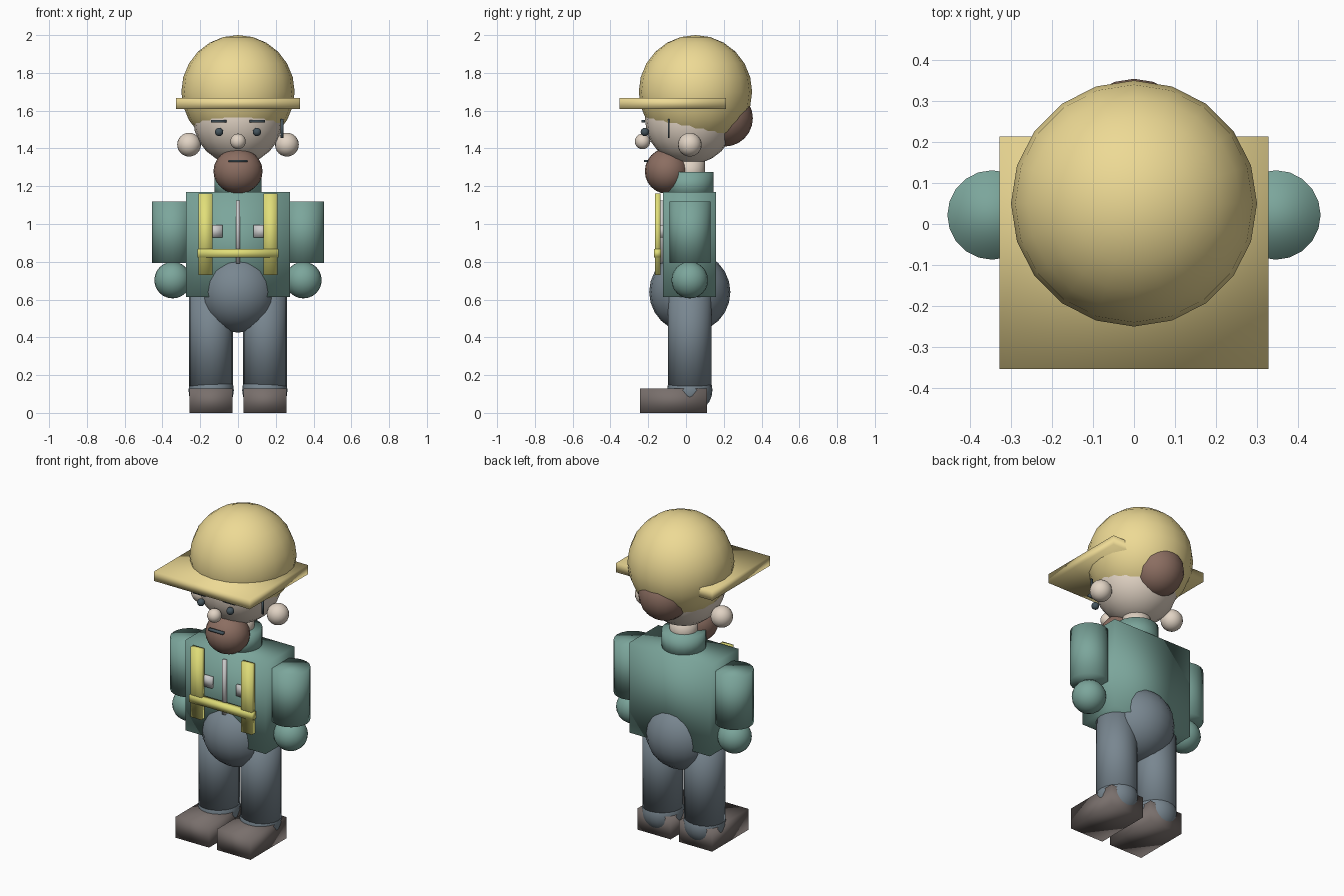
import bpy

if "Cube" in bpy.data.objects:
    bpy.data.objects.remove(bpy.data.objects["Cube"])

COLOURS = {
    "straw_yellow": (0.85, 0.70, 0.30), "cloth_green": (0.20, 0.38, 0.33),
    "trouser_blue": (0.19, 0.24, 0.28), "shoe_brown": (0.19, 0.16, 0.15),
    "skin": (0.75, 0.65, 0.55), "hair_brown": (0.26, 0.155, 0.12),
    "bright_yellow": (0.75, 0.73, 0.19), "dark": (0.06, 0.09, 0.11),
}
MATS = {}
for key, rgb in COLOURS.items():
    MATS[key] = bpy.data.materials.new(key)
    MATS[key].diffuse_color = (*rgb, 1)


def finish(name, colour):
    ob = bpy.context.object
    ob.name = name
    if colour:
        ob.data.materials.append(MATS[colour])
    bpy.ops.object.transform_apply(location=False, rotation=False, scale=True)
    bpy.ops.object.shade_smooth()
    return ob


def ball(name, colour, loc, radii, segments=20, rings=12):
    if not isinstance(radii, tuple):
        radii = (radii,) * 3
    bpy.ops.mesh.primitive_uv_sphere_add(segments=segments, ring_count=rings, radius=1, location=loc)
    bpy.context.object.scale = radii
    return finish(name, colour)


def box(name, colour, x, y, z):
    """Box given by its low and high limits on each axis."""
    lims = (x, y, z)
    bpy.ops.mesh.primitive_cube_add(size=1, location=[(a + b) / 2 for a, b in lims])
    bpy.context.object.scale = [b - a for a, b in lims]
    return finish(name, colour)


def post(name, colour, x, y, r, z0, z1, sides=20):
    bpy.ops.mesh.primitive_cylinder_add(vertices=sides, radius=r, depth=z1 - z0,
                                        location=(x, y, (z0 + z1) / 2))
    return finish(name, colour)


# Hat: dome and square brim
ball("hat_dome", "straw_yellow", (0, 0.05, 1.70), 0.30)
box("hat_brim", "straw_yellow", (-0.328, 0.328), (-0.353, 0.213), (1.61, 1.668))

# Head, hair, beard and central face parts
ball("head", "skin", (0, 0.02, 1.553), 0.237)
ball("back_hair", "hair_brown", (0, 0.204, 1.56), 0.15)
ball("beard", "hair_brown", (0, -0.10, 1.28), (0.13, 0.118, 0.12))
ball("nose", "skin", (0, -0.23, 1.437), 0.041)
box("mouth", "dark", (-0.05, 0.05), (-0.222, -0.202), (1.327, 1.339))
box("pencil", "dark", (0.226, 0.24), (-0.095, -0.087), (1.455, 1.555))

# Neck, collar, torso and hips
post("neck", "skin", 0, 0.02, 0.08, 1.20, 1.36)
post("collar", "cloth_green", 0, 0.02, 0.125, 1.14, 1.275)
box("torso", "cloth_green", (-0.275, 0.275), (-0.122, 0.16), (0.613, 1.17))
ball("hips", "trouser_blue", (0, 0.02, 0.64), 0.215)

# Zip and crossing strap
box("zip", None, (-0.011, 0.011), (-0.142, -0.118), (0.79, 1.125))
box("chest_strap", "bright_yellow", (-0.215, 0.215), (-0.17, -0.132), (0.822, 0.867))

# Paired parts on both sides
for side, s in (("left", 1), ("right", -1)):
    def span(a, b):
        return tuple(sorted((a * s, b * s)))

    ball(f"{side}_ear", "skin", (0.259 * s, 0.02, 1.42), 0.063)
    ball(f"{side}_eye", "dark", (0.10 * s, -0.218, 1.487), 0.022)
    box(f"{side}_brow", "dark", span(0.06, 0.142), (-0.235, -0.217), (1.538, 1.55))
    box(f"{side}_brace", "bright_yellow", span(0.135, 0.21), (-0.165, -0.136), (0.73, 1.162))
    box(f"{side}_pocket", None, span(0.083, 0.16), (-0.139, -0.118), (0.928, 0.995))
    post(f"{side}_sleeve", "cloth_green", 0.346 * s, 0.022, 0.109, 0.793, 1.12)
    ball(f"{side}_hand", "cloth_green", (0.346 * s, 0.02, 0.703), 0.097)
    post(f"{side}_leg", "trouser_blue", 0.143 * s, 0.02, 0.116, 0.12, 0.70)
    ball(f"{side}_ankle", "trouser_blue", (0.142 * s, 0.02, 0.12), 0.12)
    box(f"{side}_shoe", "shoe_brown", span(0.028, 0.256), (-0.243, 0.11), (0, 0.13))

for m in bpy.data.materials:
    if m.users and not m.is_grease_pencil:
        m.use_nodes = True
        m.node_tree.nodes["Principled BSDF"].inputs["Base Color"].default_value = m.diffuse_color
